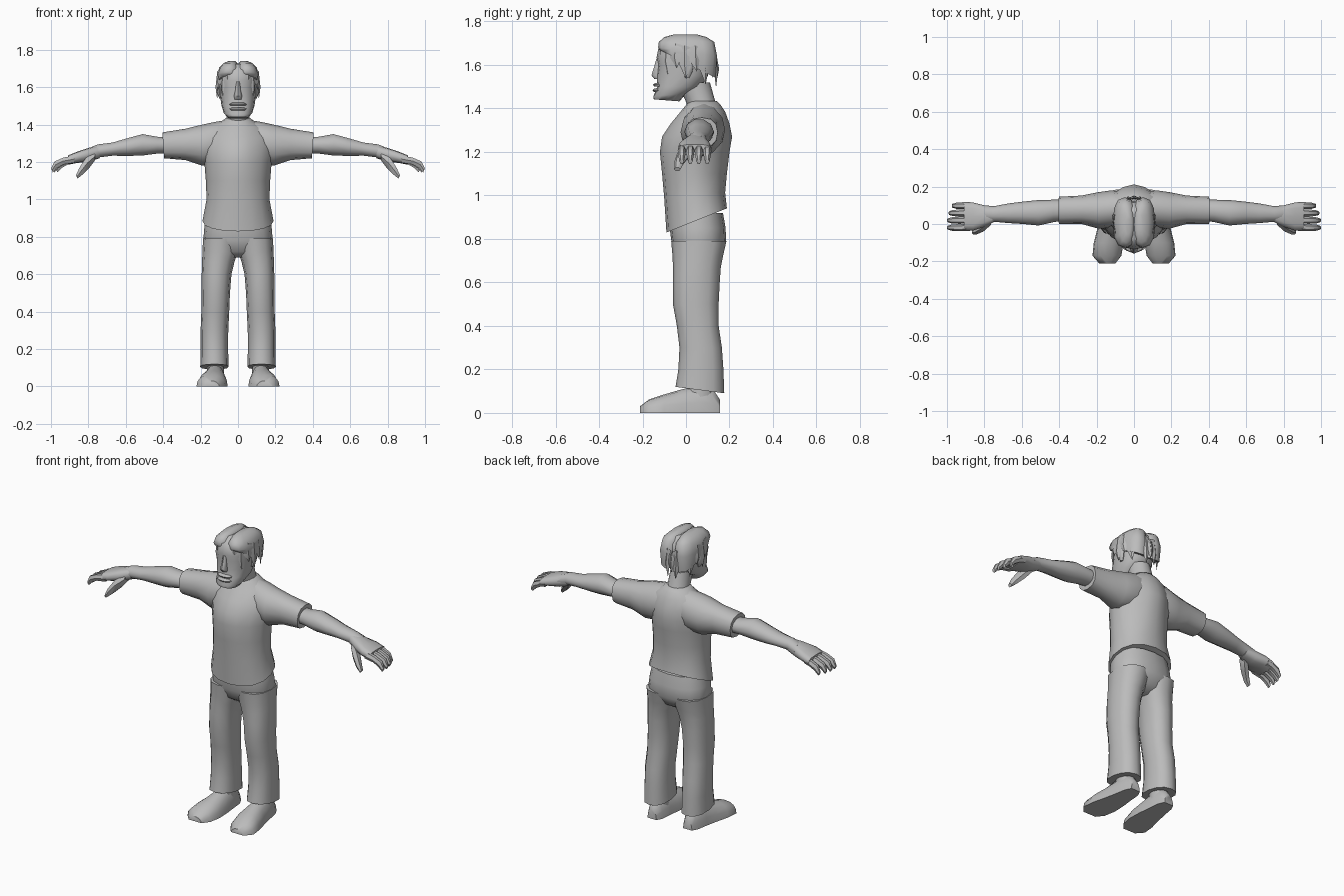
import bpy, bmesh, math
from mathutils import Vector

grey = bpy.data.materials.new("plain grey")
grey.diffuse_color = (0.5, 0.5, 0.5, 1)


def finish(name, bm, mirror=False, angle=50):
    bmesh.ops.remove_doubles(bm, verts=bm.verts, dist=0.0005)
    bmesh.ops.recalc_face_normals(bm, faces=bm.faces)
    me = bpy.data.meshes.new(name)
    bm.to_mesh(me)
    bm.free()
    ob = bpy.data.objects.new(name, me)
    bpy.context.collection.objects.link(ob)
    me.materials.append(grey)
    if mirror:
        m = ob.modifiers.new("mirror", 'MIRROR')
        m.use_mirror_merge = False
    bpy.ops.object.select_all(action='DESELECT')
    ob.select_set(True)
    bpy.context.view_layer.objects.active = ob
    bpy.ops.object.shade_smooth_by_angle(angle=math.radians(angle))
    return ob


def loft(name, axis, rings, sides=12, mirror=False):
    """Ring: position, u min, u max, v min, v max, roundness, slant."""
    bm = bmesh.new()
    loops = []
    for r in rings:
        t, u0, u1, v0, v1 = r[:5]
        n = r[5] if len(r) > 5 else 2
        slant = r[6] if len(r) > 6 else 0
        loop = []
        for k in range(sides):
            a = 2 * math.pi * k / sides
            c, s = math.cos(a), math.sin(a)
            du = math.copysign(abs(c) ** (2 / n), c) * (u1 - u0) / 2
            dv = math.copysign(abs(s) ** (2 / n), s) * (v1 - v0) / 2
            u, v, w = (u0 + u1) / 2 + du, (v0 + v1) / 2 + dv, t + slant * dv
            co = {'x': (w, u, v), 'y': (u, w, v), 'z': (u, v, w)}[axis]
            loop.append(bm.verts.new((co[0], co[1], max(co[2], 0))))
        loops.append(loop)
    for a, b in zip(loops, loops[1:]):
        for k in range(sides):
            j = (k + 1) % sides
            bm.faces.new((a[k], a[j], b[j], b[k]))
    bm.faces.new(loops[0])
    bm.faces.new(loops[-1])
    return finish(name, bm, mirror)


# Shirt body with a hem that dips at the front
loft("shirt_body", 'z', [
    (0.885, -.19, .19, -.09, .188, 2.2, .4),
    (1.00, -.168, .168, -.10, .18, 2.1, .1),
    (1.10, -.172, .172, -.11, .188, 1.9),
    (1.20, -.18, .18, -.12, .20, 1.8),
    (1.27, -.195, .195, -.11, .212, 1.6),
    (1.33, -.19, .19, -.07, .20, 1.6),
    (1.385, -.15, .15, -.025, .18, 1.7),
    (1.415, -.09, .09, .0, .16, 2),
    (1.435, -.065, .065, .01, .14, 2)], 16)
# Short sleeves
loft("sleeve", 'x', [
    (.06, .0, .17, 1.20, 1.425), (.12, -.02, .18, 1.19, 1.415),
    (.19, -.025, .17, 1.18, 1.40), (.28, .0, .152, 1.21, 1.378, 2.2),
    (.40, .0, .146, 1.22, 1.358, 2.4, .07)], 12, True)
# Bare arms
loft("arm", 'x', [
    (.36, .02, .13, 1.245, 1.335), (.43, .01, .13, 1.243, 1.337),
    (.51, -.008, .128, 1.232, 1.352), (.59, .0, .12, 1.23, 1.33),
    (.67, .005, .11, 1.232, 1.306), (.75, .012, .095, 1.222, 1.296),
    (.80, .01, .10, 1.21, 1.275)], 10, True)
# Palm, curled fingers and thumb
loft("palm", 'x', [
    (.74, .015, .09, 1.22, 1.29, 2.4), (.80, -.015, .10, 1.20, 1.275, 2.6),
    (.86, -.035, .115, 1.195, 1.255, 2.8),
    (.91, -.035, .118, 1.185, 1.235, 2.8)], 12, True)
for i, name in enumerate(["index_finger", "middle_finger", "ring_finger", "little_finger"]):
    y = -.036 + i * .039
    d = (.0, .0, -.008, -.025)[i]
    loft(name, 'x', [
        (.875, y, y + .036, 1.193, 1.238), (.935 + d, y - .002, y + .036, 1.184, 1.226),
        (.975 + d, y, y + .033, 1.165, 1.205, 2, .4),
        (.995 + d, y + .006, y + .027, 1.143, 1.168, 2, .4)], 6, True)
loft("thumb", 'x', [
    (.765, -.005, .05, 1.205, 1.255), (.805, -.04, .025, 1.165, 1.225, 2, .4),
    (.84, -.055, -.01, 1.13, 1.17, 2, .5),
    (.862, -.055, -.025, 1.11, 1.13, 2, .5)], 6, True)

# Trousers: hips and flared legs
loft("trouser_hips", 'z', [
    (.69, -.10, .10, -.0, .10, 2.2), (.72, -.165, .165, -.045, .15, 2.4),
    (.78, -.186, .186, -.066, .185, 2.4), (.85, -.18, .18, -.075, .182, 2.3),
    (.92, -.168, .168, -.075, .17, 2.2)], 16)
loft("trouser_leg", 'z', [
    (.105, .05, .202, -.048, .176, 2.3, -.13), (.20, .053, .20, -.035, .172, 2.3),
    (.30, .052, .20, -.03, .165, 2.3), (.40, .047, .196, -.042, .15, 2.3),
    (.50, .043, .195, -.06, .15, 2.3), (.60, .035, .194, -.06, .155, 2.3),
    (.67, .018, .192, -.06, .16, 2.3), (.72, .0, .19, -.062, .17, 2.3),
    (.79, -.01, .187, -.068, .186, 2.4)], 12, True)
# Shoes, splayed slightly outward, with flat soles
loft("shoe", 'y', [
    (.157, .09, .15, -.06, .06), (.12, .072, .168, -.115, .115),
    (.05, .066, .18, -.125, .125), (-.02, .058, .195, -.108, .108),
    (-.10, .055, .215, -.085, .085, 2.2), (-.17, .068, .222, -.062, .062, 2.3),
    (-.212, .10, .185, -.03, .03)], 16, True)
loft("ankle", 'z', [
    (.06, .075, .165, .0, .13), (.20, .08, .165, .01, .13)], 10, True)

# Neck leaning forward into the head
loft("neck", 'z', [
    (1.37, -.075, .075, .02, .16), (1.43, -.062, .062, .0, .135),
    (1.52, -.06, .06, -.04, .11)], 12)
# Head with a strong square jaw
loft("head", 'z', [
    (1.437, -.055, .055, -.148, -.03, 2.5, -.08),
    (1.462, -.076, .076, -.15, .0, 2.5, .08), (1.50, -.088, .088, -.132, .07, 2.3),
    (1.55, -.095, .095, -.135, .10, 2.3), (1.60, -.098, .098, -.128, .115, 2.3),
    (1.635, -.10, .10, -.135, .12, 2.3), (1.69, -.094, .094, -.124, .115, 2.2),
    (1.725, -.06, .06, -.08, .08)], 16)
loft("nose", 'z', [
    (1.535, -.018, .018, -.145, -.115), (1.552, -.022, .022, -.159, -.11),
    (1.59, -.013, .013, -.147, -.11), (1.63, -.011, .011, -.136, -.11)], 8)
for name, z, y in (("upper_lip", 1.509, -.152), ("lower_lip", 1.484, -.154)):
    loft(name, 'z', [
        (z - .008, -.042, .042, y + .006, -.10), (z, -.046, .046, y, -.10),
        (z + .008, -.034, .034, y + .01, -.10)], 12)
loft("ear", 'z', [
    (1.54, .088, .10, -.005, .015), (1.57, .088, .112, -.01, .03),
    (1.61, .088, .112, -.012, .035), (1.625, .088, .10, .0, .025)], 8, True)

# Hair cap in two lobes, parted in the middle
loft("hair_cap", 'z', [
    (1.605, -.015, .108, -.122, .135, 2.5, -.5),
    (1.66, -.015, .113, -.128, .143, 2.5, -.15),
    (1.705, -.008, .10, -.125, .13, 2.5),
    (1.728, .002, .078, -.10, .095, 2.3), (1.74, .014, .05, -.055, .05)], 12, True)

# Pointed locks hanging around the head: angle, top, tip, half-width in degrees
bm = bmesh.new()
for ang, top, tip, w in [
        (-62, 1.70, 1.615, 14), (-45, 1.70, 1.55, 13), (-25, 1.69, 1.585, 15),
        (-6, 1.68, 1.535, 13), (15, 1.68, 1.57, 14), (35, 1.67, 1.51, 14),
        (55, 1.66, 1.54, 14), (74, 1.66, 1.495, 13), (88, 1.64, 1.53, 11)]:
    def at(da, z, k):
        a = math.radians(ang + da)
        return bm.verts.new(Vector((.113 * k * math.cos(a), .008 + .135 * k * math.sin(a), z)))
    mid = tip + (top - tip) * .45
    a, b, c = at(-w, top, .95), at(w, top, .95), at(0, top + .01, .98)
    d, e, f = at(-w * .8, mid, 1.0), at(w * .8, mid, 1.0), at(0, mid, 1.07)
    g, h = at(3, tip, .99), at(0, mid, .93)
    for face in ((a, d, f, c), (c, f, e, b), (d, g, f), (f, g, e),
                 (d, h, g), (h, e, g), (a, h, d), (b, e, h), (a, c, b), (a, b, h)):
        bm.faces.new(face)
finish("hair_locks", bm, True, 35)
